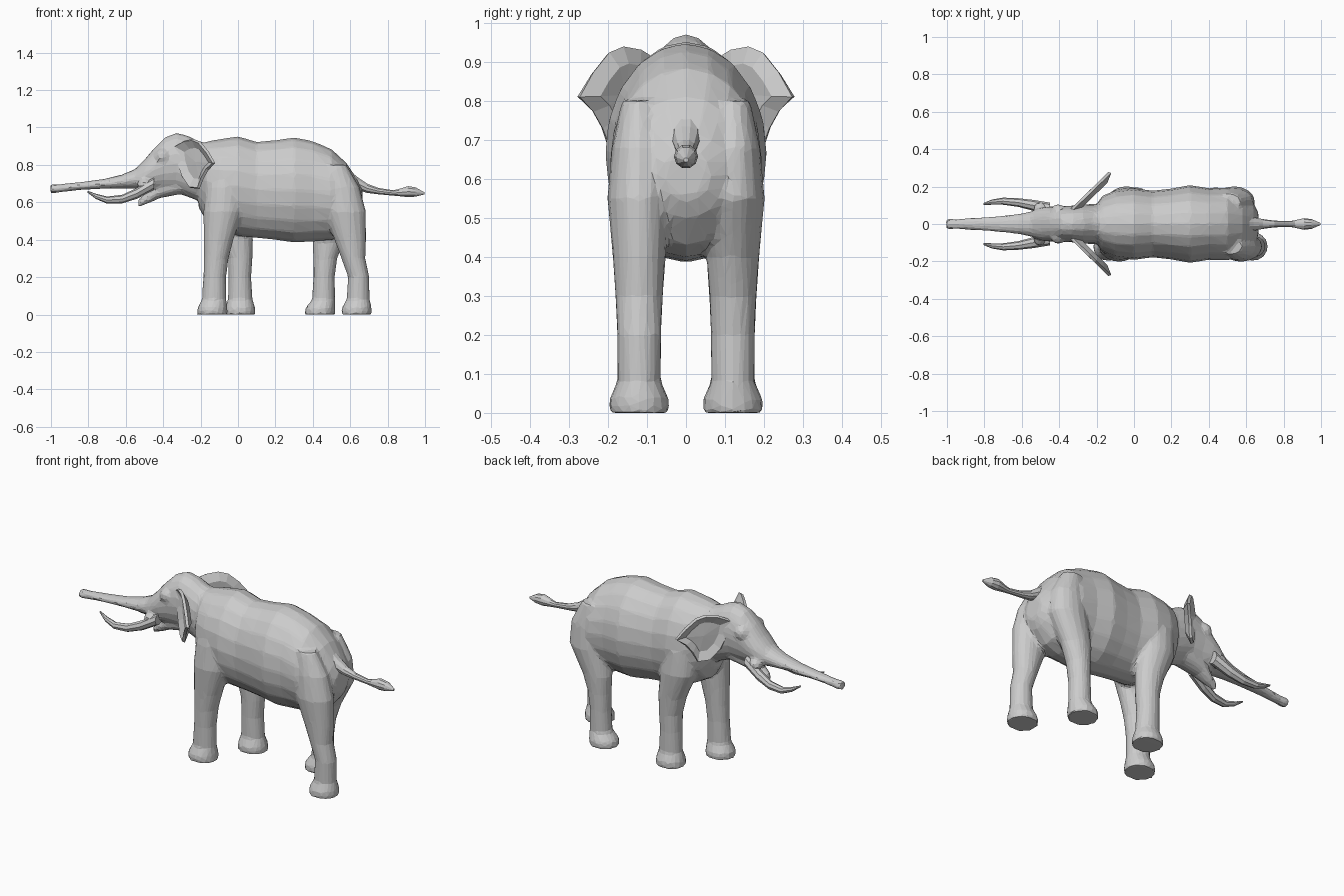
import bpy, bmesh
from math import cos, sin, pi
from mathutils import Vector

if "Cube" in bpy.data.objects:
    bpy.data.objects.remove(bpy.data.objects["Cube"], do_unlink=True)

grey = bpy.data.materials.new("elephant grey")
grey.use_nodes = True
grey.diffuse_color = (0.6, 0.6, 0.6, 1)
bsdf = grey.node_tree.nodes["Principled BSDF"]
bsdf.inputs["Base Color"].default_value = grey.diffuse_color
bsdf.inputs["Roughness"].default_value = 0.8


def loft(bm, rings):
    """Skin a list of closed point rings and cap both ends."""
    loops = [[bm.verts.new(p) for p in ring] for ring in rings]
    n = len(loops[0])
    for a, b in zip(loops, loops[1:]):
        for i in range(n):
            j = (i + 1) % n
            bm.faces.new((a[i], a[j], b[j], b[i]))
    bm.faces.new(loops[0][::-1])
    bm.faces.new(loops[-1])


def upright_ring(x, low, high, half, y=0, n=20):
    mid, tall = (low + high) / 2, (high - low) / 2
    return [(x, y + half * cos(2 * pi * i / n), mid + tall * sin(2 * pi * i / n))
            for i in range(n)]


def flat_ring(x, y, z, rx, ry, n=16):
    return [(x + rx * cos(2 * pi * i / n), y + ry * sin(2 * pi * i / n), z)
            for i in range(n)]


def finish(bm, name):
    bmesh.ops.recalc_face_normals(bm, faces=bm.faces[:])
    mesh = bpy.data.meshes.new(name)
    bm.to_mesh(mesh)
    bm.free()
    mesh.materials.append(grey)
    obj = bpy.data.objects.new(name, mesh)
    bpy.context.collection.objects.link(obj)
    return obj


skin = bmesh.new()

# Barrel of the body: x, underside, back line, half width
barrel = [(-.21, .57, .90, .09), (-.17, .50, .925, .15), (-.1, .46, .937, .18),
          (0, .42, .952, .192), (.1, .41, .924, .178), (.2, .40, .932, .19),
          (.3, .385, .947, .208), (.4, .39, .927, .192), (.5, .40, .885, .195),
          (.58, .43, .81, .165), (.64, .50, .72, .11), (.665, .55, .67, .06)]
loft(skin, [upright_ring(*s) for s in barrel])

# Neck, skull and outstretched trunk
head = [(-.15, .58, .91, .11), (-.22, .61, .932, .107), (-.27, .63, .957, .105),
        (-.33, .65, .971, .098), (-.39, .65, .948, .095), (-.45, .655, .888, .094),
        (-.5, .665, .828, .088), (-.55, .672, .778, .068), (-.62, .674, .748, .053),
        (-.72, .673, .724, .043), (-.85, .666, .707, .034), (-.95, .654, .697, .027),
        (-.98, .649, .697, .03), (-1.004, .649, .696, .027)]
loft(skin, [upright_ring(*s) for s in head])

# Lower jaw with its pointed lip
jaw = [(-.28, .65, .75, .07), (-.42, .622, .70, .055),
       (-.47, .598, .665, .042), (-.535, .573, .615, .017)]
loft(skin, [upright_ring(*s) for s in jaw])

# Legs: height, half length, half width, then the centre line of each leg
heights = [0, .035, .08, .2, .3, .4, .55, .68, .8]
widths = [.078, .077, .056, .057, .061, .068, .082, .07, .045]
front_length = [.083, .08, .066, .061, .066, .08, .106, .10, .06]
hind_length = [.082, .08, .062, .057, .064, .085, .112, .10, .06]
legs = [
    (-1, front_length, [-.137, -.137, -.128, -.124, -.117, -.104, -.08, -.07, -.06]),
    (1, front_length, [.012, .012, .012, .01, .012, 0, -.04, -.05, -.05]),
    (-1, hind_length, [.633, .635, .642, .645, .617, .60, .572, .55, .52]),
    (1, hind_length, [.438, .44, .458, .46, .467, .482, .535, .535, .51]),
]
for side, lengths, centres in legs:
    loft(skin, [flat_ring(x, side * .12, z, rx, ry)
                for z, rx, ry, x in zip(heights, lengths, widths, centres)])

# Brow ridges and tusk sockets
for side in (-1, 1):
    for place, size in (((-.405, side * .066, .845), .042),
                        ((-.50, side * .08, .69), .038)):
        ball = bmesh.ops.create_icosphere(skin, subdivisions=2, radius=size)
        bmesh.ops.translate(skin, verts=ball["verts"], vec=place)

# Fuse the lofts into one faceted hide
hide = finish(skin, "body_head_and_legs")
fuse = hide.modifiers.new("fuse", 'REMESH')
fuse.mode = 'VOXEL'
fuse.voxel_size = .01
relax = hide.modifiers.new("relax", 'SMOOTH')
relax.factor, relax.iterations = .5, 5
facet = hide.modifiers.new("facet", 'DECIMATE')
facet.ratio = .06

# Tusks: x, centre height, radius, sideways offset
tusk = [(-.45, .70, .034, .08), (-.54, .648, .029, .1), (-.62, .617, .023, .115),
        (-.70, .612, .019, .122), (-.76, .632, .014, .117), (-.805, .657, .005, .107)]
for side, label in ((1, "left"), (-1, "right")):
    bm = bmesh.new()
    loft(bm, [upright_ring(x, z - r, z + r, r, side * y, 8) for x, z, r, y in tusk])
    finish(bm, label + "_tusk")

# Ears: outline as sideways distance and height, swept back and dished
outline = [(.075, .90), (.12, .927), (.165, .935), (.2, .92), (.24, .87), (.275, .81),
           (.24, .775), (.215, .73), (.195, .675), (.15, .68), (.11, .74), (.085, .82)]
for side, label in ((1, "left"), (-1, "right")):
    bm = bmesh.new()
    rim = [Vector((-.335 + (y - .075) * 1.03, side * y, z)) for y, z in outline]
    middle = sum(rim, Vector()) / len(rim)
    dish = Vector((.016, -side * .016, 0))
    outer = [bm.verts.new(p) for p in rim]
    inner = [bm.verts.new(middle.lerp(p, .65) + dish) for p in rim]
    hub = bm.verts.new(middle + dish * .8)
    for i in range(len(rim)):
        j = (i + 1) % len(rim)
        bm.faces.new((outer[i], outer[j], inner[j], inner[i]))
        bm.faces.new((inner[i], inner[j], hub))
    ear = finish(bm, label + "_ear")
    thick = ear.modifiers.new("thickness", 'SOLIDIFY')
    thick.thickness, thick.offset = .016, 0

# Tail with a tuft: x, centre height, radius
tail = [(.58, .74, .045), (.64, .70, .036), (.69, .675, .026), (.75, .66, .018),
        (.83, .65, .015), (.86, .652, .02), (.91, .657, .031), (.95, .655, .026),
        (.996, .648, .006)]
bm = bmesh.new()
loft(bm, [upright_ring(x, z - r, z + r, r, 0, 10) for x, z, r in tail])
finish(bm, "tail")
